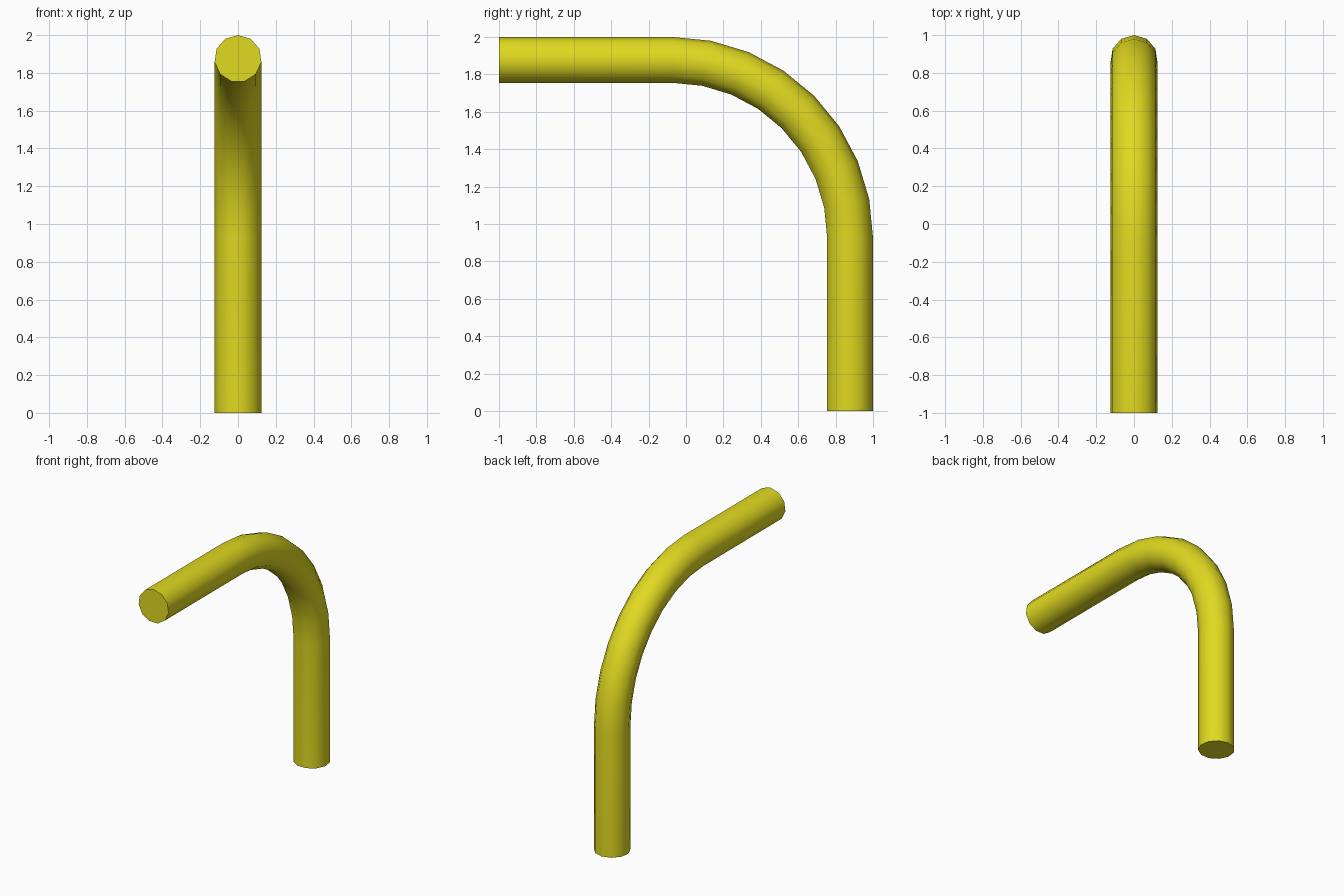
import bpy, bmesh
from math import sin, cos, pi, radians

if "Cube" in bpy.data.objects:
    bpy.data.objects.remove(bpy.data.objects["Cube"])

SIDES, R = 11, 0.125        # tube cross-section
BEND, STEPS = 0.95, 8       # bend radius and segments
CY, CZ = -0.075, 0.925      # bend centre

# Centre-line stations: (y, z, outward angle), floor end to front end
path = [(CY + BEND, 0.0, 0.0)]
for i in range(STEPS + 1):
    a = pi / 2 * i / STEPS
    path.append((CY + BEND * cos(a), CZ + BEND * sin(a), a))
path.append((-1.0, CZ + BEND, pi / 2))

# Bent pipe: one ring of vertices per station, with a corner on the outer side
bm = bmesh.new()
rings = []
for y, z, a in path:
    ring = []
    for k in range(SIDES):
        t = 2 * pi * k / SIDES
        out = R * cos(t)
        ring.append(bm.verts.new((R * sin(t), y + out * cos(a), z + out * sin(a))))
    rings.append(ring)
for lo, hi in zip(rings, rings[1:]):
    for k in range(SIDES):
        n = (k + 1) % SIDES
        bm.faces.new((lo[k], lo[n], hi[n], hi[k]))

# End caps
bm.faces.new(rings[0])
bm.faces.new(rings[-1])
bmesh.ops.recalc_face_normals(bm, faces=bm.faces)

mesh = bpy.data.meshes.new("bent_pipe")
bm.to_mesh(mesh)
bm.free()
pipe = bpy.data.objects.new("bent_pipe", mesh)
bpy.context.collection.objects.link(pipe)

# Yellow material
mat = bpy.data.materials.new("yellow")
mat.diffuse_color = (0.75, 0.7, 0.015, 1)
mat.use_nodes = True
mat.node_tree.nodes["Principled BSDF"].inputs["Base Color"].default_value = mat.diffuse_color
mesh.materials.append(mat)

# Smooth tube with crisp end edges
bpy.context.view_layer.objects.active = pipe
pipe.select_set(True)
bpy.ops.object.shade_smooth_by_angle(angle=radians(45))
